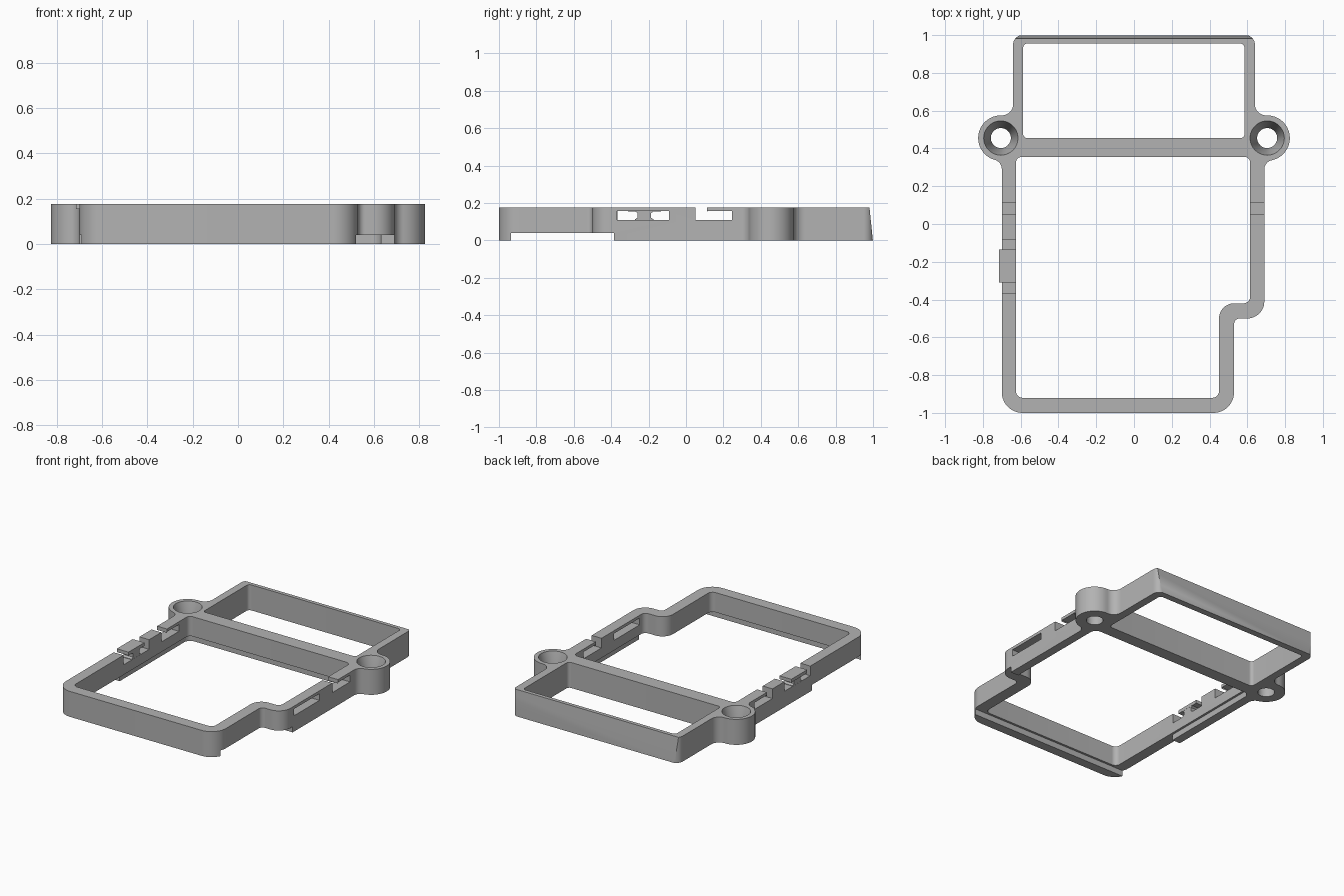
import bpy, bmesh, math
from mathutils import Matrix, Vector

HEIGHT = 0.177
LIP = 0.04

cube = bpy.data.objects.get("Cube")
if cube:
    bpy.data.objects.remove(cube, do_unlink=True)

grey = bpy.data.materials.new("plain grey")
grey.use_nodes = True
grey.diffuse_color = (0.45, 0.45, 0.45, 1)
grey.node_tree.nodes["Principled BSDF"].inputs["Base Color"].default_value = grey.diffuse_color


def arc(cx, cy, r, start, end):
    """Points on an arc, angles in degrees."""
    n = max(4, round(abs(end - start) / 7.5))
    angles = [math.radians(start + (end - start) * i / n) for i in range(n + 1)]
    return [(cx + r * math.cos(a), cy + r * math.sin(a)) for a in angles]


def make(name, bm):
    bmesh.ops.recalc_face_normals(bm, faces=bm.faces)
    mesh = bpy.data.meshes.new(name)
    bm.to_mesh(mesh)
    bm.free()
    mesh.materials.append(grey)
    ob = bpy.data.objects.new(name, mesh)
    bpy.context.collection.objects.link(ob)
    return ob


def prism_mesh(points, low, high, along_x=False):
    """Extrude a profile along z, or a (y, z) profile along x."""
    bm = bmesh.new()
    place = (lambda a, b: (low, a, b)) if along_x else (lambda a, b: (a, b, low))
    face = bm.faces.new([bm.verts.new(place(a, b)) for a, b in points])
    out = bmesh.ops.extrude_face_region(bm, geom=[face])
    step = Vector((high - low, 0, 0) if along_x else (0, 0, high - low))
    bmesh.ops.translate(bm, vec=step, verts=[v for v in out["geom"] if isinstance(v, bmesh.types.BMVert)])
    return bm


def prism(name, points, low, high, along_x=False):
    return make(name, prism_mesh(points, low, high, along_x))


def rect(a0, a1, b0, b1):
    return [(a0, b0), (a1, b0), (a1, b1), (a0, b1)]


def cone(name, x, y, r0, r1, z0, z1):
    bm = bmesh.new()
    bmesh.ops.create_cone(bm, cap_ends=True, segments=48, radius1=r0, radius2=r1, depth=z1 - z0,
                          matrix=Matrix.Translation((x, y, (z0 + z1) / 2)))
    return make(name, bm)


def apply_boolean(target, tool, operation="DIFFERENCE"):
    tool.hide_render = True
    mod = target.modifiers.new("shape", "BOOLEAN")
    mod.operation, mod.solver, mod.object = operation, "EXACT", tool
    bpy.context.view_layer.objects.active = target
    bpy.ops.object.modifier_apply(modifier=mod.name)
    bpy.data.objects.remove(tool, do_unlink=True)


# Outer outline: screw bosses blend into the walls with tangent fillets
BX, BY, BR = 0.705, 0.455, 0.12


def boss_side(wall):
    """Right-hand outline from the lower wall, round the boss, to the back corner."""
    f1, f2 = 0.05, 0.06
    dx1, dx2 = wall + f1 - BX, 0.64 + f2 - BX
    dy1 = math.sqrt((BR + f1) ** 2 - dx1 ** 2)
    dy2 = math.sqrt((BR + f2) ** 2 - dx2 ** 2)
    a1 = math.degrees(math.atan2(-dy1, dx1))
    a2 = math.degrees(math.atan2(dy2, dx2))
    return (arc(wall + f1, BY - dy1, f1, 180, a1 + 180)
            + arc(BX, BY, BR, a1, a2)[1:-1]
            + arc(BX + dx2, BY + dy2, f2, a2 + 180, 180)
            + arc(0.59, 0.95, 0.05, 0, 90))


outline = (arc(-0.59, -0.89, 0.11, 180, 270) + arc(0.42, -0.89, 0.11, 270, 360)
           + arc(0.56, -0.53, 0.03, 180, 90) + arc(0.60, -0.41, 0.09, 270, 360)
           + boss_side(0.69)
           + [(-x, y) for x, y in reversed(boss_side(0.70))])

# Solid body with a slightly leaning back face
bm = prism_mesh(outline, 0, HEIGHT)
cut = bmesh.ops.bisect_plane(bm, geom=bm.verts[:] + bm.edges[:] + bm.faces[:], dist=1e-5,
                             plane_co=(0, 0.999, 0), plane_no=Vector((0, HEIGHT, 0.018)).normalized(),
                             clear_outer=True)
bmesh.ops.holes_fill(bm, edges=[e for e in bm.edges if e.is_boundary], sides=0)
frame = make("frame", bm)


def main_opening(d):
    """Large opening, grown outward by d."""
    return (arc(-0.59, -0.885, 0.035 + d, 180, 270) + arc(0.415, -0.885, 0.035 + d, 270, 360)
            + arc(0.53, -0.50, 0.08 - d, 180, 90) + arc(0.58, -0.385, 0.035 + d, 270, 360)
            + arc(0.585, 0.325, 0.03 + d, 0, 90) + arc(-0.595, 0.325, 0.03 + d, 90, 180))


# Openings and the shallow step round the underside
apply_boolean(frame, prism("main_opening", main_opening(0), -0.1, 0.3))
apply_boolean(frame, prism("underside_step", main_opening(0.015), -0.1, LIP))
back = (arc(-0.565, 0.48, 0.022, 180, 270) + arc(0.563, 0.48, 0.022, 270, 360)
        + arc(0.563, 0.933, 0.022, 0, 90) + arc(-0.565, 0.933, 0.022, 90, 180))
apply_boolean(frame, prism("back_opening", [(x, y + (-0.003 if y < 0.6 else 0)) for x, y in back], -0.1, 0.3))

# Clearance beneath both side walls
apply_boolean(frame, prism("side_clearance", rect(-0.935, -0.385, -0.1, LIP), -1, 1, True))

# Screw holes with countersinks
for side in (-1, 1):
    apply_boolean(frame, cone("screw_hole", side * BX, BY, 0.053, 0.053, -0.1, 0.3))
    apply_boolean(frame, cone("countersink", side * BX, BY, 0.053, 0.092, 0.03, HEIGHT + 0.005))

# Hooked slots in both side walls
S0, S1 = 0.11, 0.157
hook = [(0.05, S0), (0.245, S0), (0.245, S1), (0.115, S1), (0.112, 0.15), (0.112, 0.3), (0.05, 0.3)]
apply_boolean(frame, prism("hook_slots", hook, -1, 1, True))

# Closed window on one side, open notch on the other
apply_boolean(frame, prism("side_window", rect(-0.37, -0.09, S0, S1), 0.58, 0.8, True))
apply_boolean(frame, prism("side_notch", rect(-0.365, -0.083, S0, 0.3), -0.8, -0.58, True))

# Flared post and overhanging clip in the open notch
mid = -0.223
half = [(0.05, S0 - 0.01), (0.05, 0.113), (0.035, 0.122), (0.035, 0.145), (0.05, 0.156)]
post = [(mid + w, z) for w, z in half] + [(mid - w, z) for w, z in reversed(half)]
apply_boolean(frame, prism("clip_post", post, -0.699, -0.626, True), "UNION")
apply_boolean(frame, prism("clip_top", rect(-0.31, -0.135, 0.154, HEIGHT), -0.715, -0.625, True), "UNION")

# Smooth curves, sharp edges
bpy.ops.object.select_all(action="DESELECT")
frame.select_set(True)
bpy.context.view_layer.objects.active = frame
bpy.ops.object.shade_smooth_by_angle(angle=math.radians(30))
